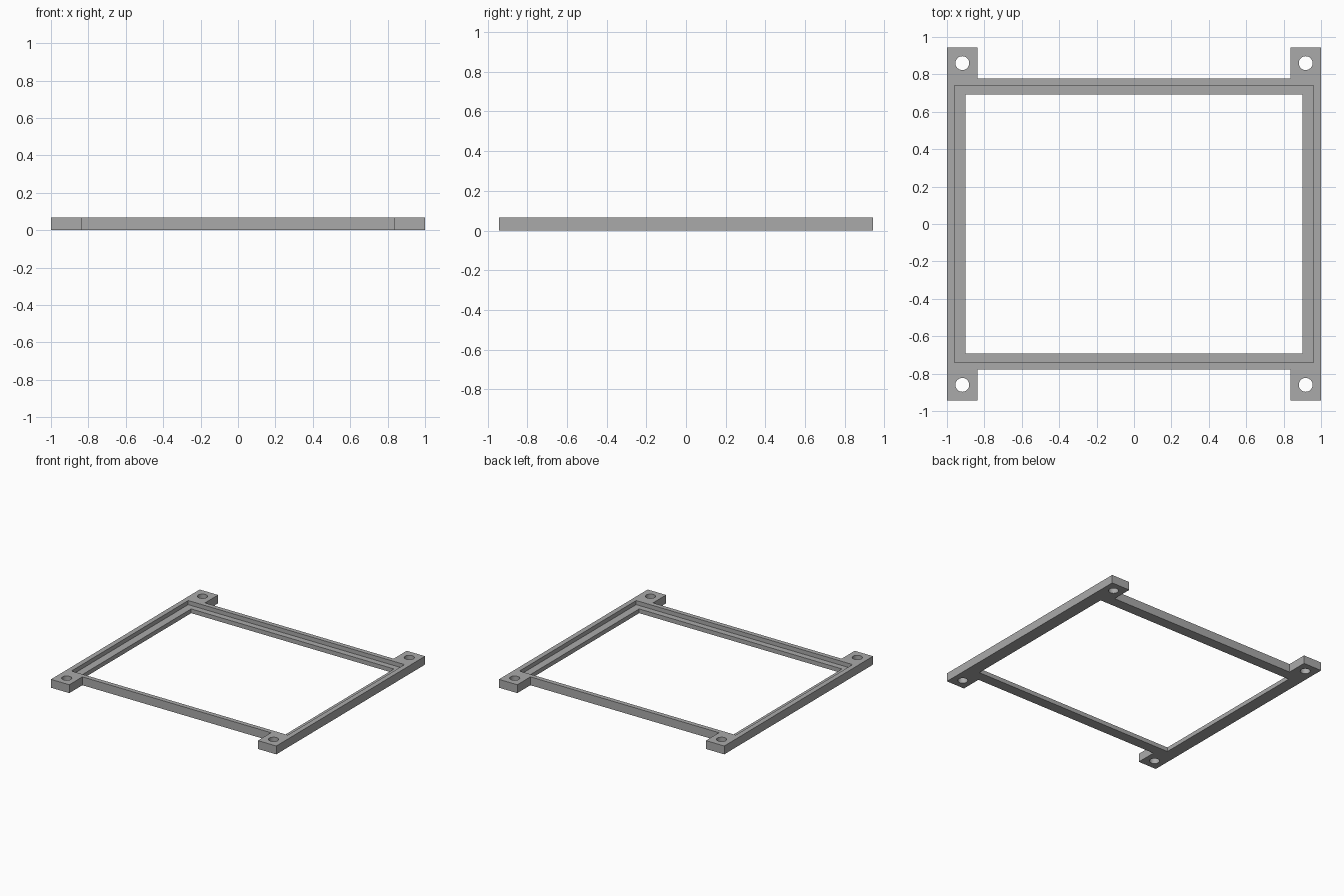
import bpy, bmesh
from mathutils import Matrix

HEIGHT, LEDGE = 0.067, 0.034
HALF_X, HALF_Y = 1.0, 0.943          # overall size, tabs included
BAR_Y, TAB_X = 0.777, 0.837          # outer face of cross bars, inner side of tabs

cube = bpy.data.objects.get("Cube")
if cube:
    bpy.data.objects.remove(cube, do_unlink=True)

grey = bpy.data.materials.new("plain grey")
grey.use_nodes = True
colour = (0.40, 0.40, 0.40, 1)
grey.diffuse_color = colour
grey.node_tree.nodes["Principled BSDF"].inputs["Base Color"].default_value = colour


def make_object(name, bm):
    mesh = bpy.data.meshes.new(name)
    bm.normal_update()
    bm.to_mesh(mesh)
    bm.free()
    mesh.materials.append(grey)
    obj = bpy.data.objects.new(name, mesh)
    bpy.context.collection.objects.link(obj)
    return obj


def cut_box(name, half_x, half_y, z0, z1):
    bm = bmesh.new()
    size = Matrix.Diagonal((2 * half_x, 2 * half_y, z1 - z0, 1))
    bmesh.ops.create_cube(bm, size=1, matrix=Matrix.Translation((0, 0, (z0 + z1) / 2)) @ size)
    return make_object(name, bm)


# Frame outline with the four corner tabs, extruded to a solid plate
half = [(HALF_X, HALF_Y), (TAB_X, HALF_Y), (TAB_X, BAR_Y)]
back = half + [(-x, y) for x, y in reversed(half)]
outline = back + [(-x, -y) for x, y in back]
bm = bmesh.new()
base = bm.faces.new([bm.verts.new((x, y, 0)) for x, y in outline])
top = bmesh.ops.extrude_face_region(bm, geom=[base], use_keep_orig=True)
bmesh.ops.translate(bm, verts=[v for v in top["geom"] if isinstance(v, bmesh.types.BMVert)],
                    vec=(0, 0, HEIGHT))
bmesh.ops.recalc_face_normals(bm, faces=bm.faces)
frame = make_object("frame", bm)

# Window, stepped recess and screw hole cutters
cutters = [cut_box("window_cutter", 0.90, 0.692, -0.1, 0.2),
           cut_box("recess_cutter", 0.96, 0.74, LEDGE, 0.2)]
bm = bmesh.new()
for sx in (-1, 1):
    for sy in (-1, 1):
        bmesh.ops.create_cone(bm, cap_ends=True, segments=32, radius1=0.037, radius2=0.037,
                              depth=0.4, matrix=Matrix.Translation((sx * 0.918, sy * 0.86, 0)))
cutters.append(make_object("screw_hole_cutter", bm))

bpy.ops.object.select_all(action='DESELECT')
bpy.context.view_layer.objects.active = frame
frame.select_set(True)
for cutter in cutters:
    cutter.hide_render = True
    mod = frame.modifiers.new(cutter.name, 'BOOLEAN')
    mod.operation, mod.solver, mod.object = 'DIFFERENCE', 'EXACT', cutter
    bpy.ops.object.modifier_apply(modifier=mod.name)
    bpy.data.objects.remove(cutter, do_unlink=True)

bpy.ops.object.shade_smooth_by_angle()
